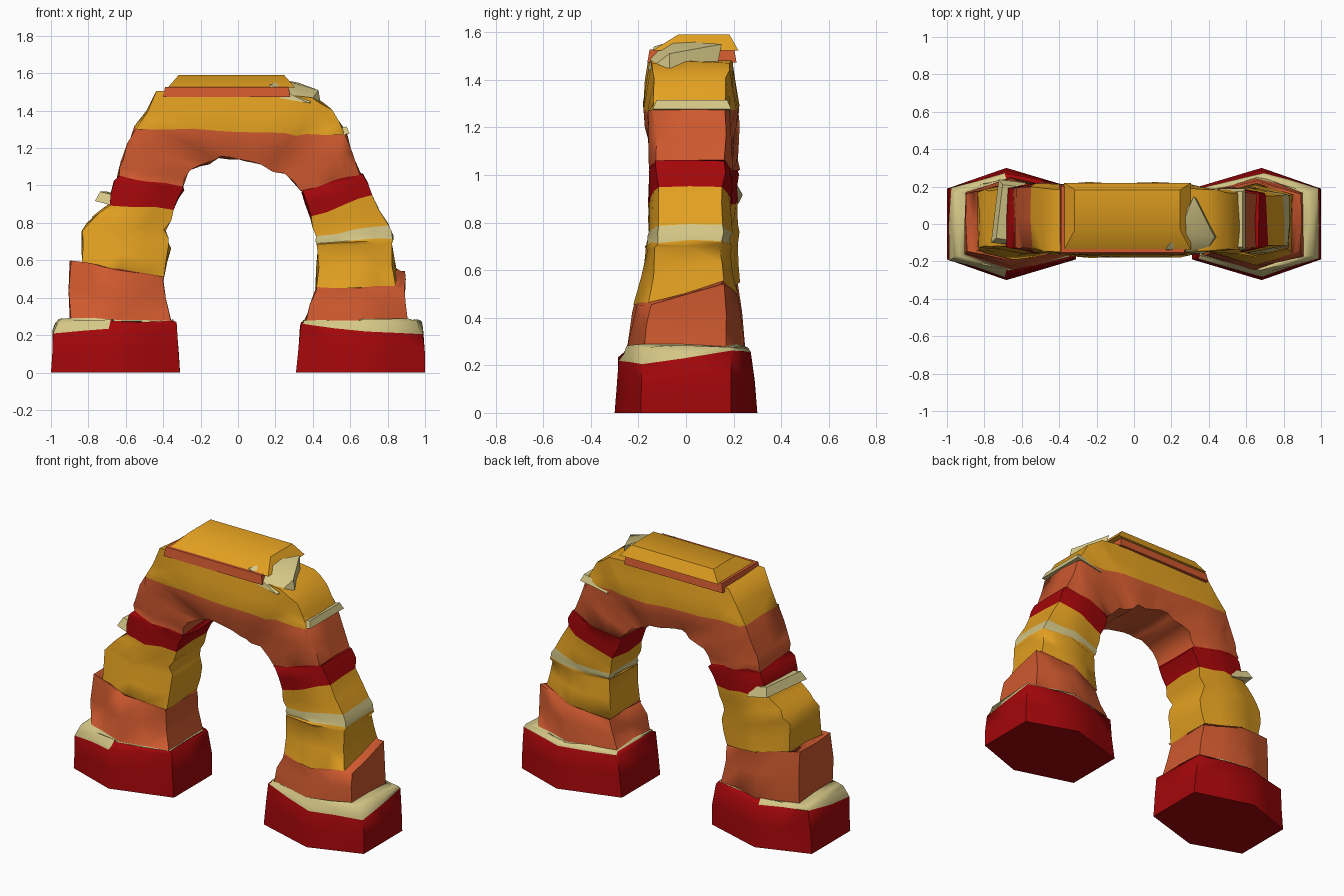
import bpy, bmesh, random
from mathutils import Vector, Matrix

if "Cube" in bpy.data.objects:
    bpy.data.objects.remove(bpy.data.objects["Cube"])

random.seed(4)

def material(name, rgb):
    m = bpy.data.materials.new(name)
    m.diffuse_color = (*rgb, 1)
    m.use_nodes = True
    m.node_tree.nodes["Principled BSDF"].inputs["Base Color"].default_value = m.diffuse_color
    return m

KEYS = "ROYC"
MATS = [material("dark red rock", (0.37, 0.002, 0.003)),
        material("orange rock", (0.62, 0.1, 0.028)),
        material("yellow rock", (0.77, 0.355, 0.015)),
        material("cream rock", (0.66, 0.57, 0.24))]

def finish(bm, name, angle=1.1):
    bmesh.ops.recalc_face_normals(bm, faces=bm.faces[:])
    me = bpy.data.meshes.new(name)
    bm.to_mesh(me)
    bm.free()
    for m in MATS:
        me.materials.append(m)
    ob = bpy.data.objects.new(name, me)
    bpy.context.collection.objects.link(ob)
    bpy.ops.object.select_all(action='DESELECT')
    ob.select_set(True)
    bpy.context.view_layer.objects.active = ob
    bpy.ops.object.shade_smooth_by_angle(angle=angle)

def section(side, xo, zo, xi, zi, rise=0):
    """Hexagon across the arch; it gets thinner and squarer with height.
    The outer back corner can be raised."""
    z = (zo + zi) / 2
    wide = 0.3 - (0.09 if z < 0.24 else 0.19) * z
    crown = xo < 0.45
    front = -max(0.155, wide) - (0.025 if crown else 0)
    back = max(0.22 if crown or side < 0 else 0.19, wide)
    c, h = (front + back) / 2, (back - front) / 2 * min(0.85, 0.63 + 0.2 * z)
    # on the crown the ridge follows the colour boundary
    border = 1.285 - 0.03 * side * xo
    t = max(0.04, (zo - border) / (zo - zi)) if zo > border else 0.46
    xm, zm = xo + (xi - xo) * t, zo + (zi - zo) * t
    return [(side * x, y, zz) for x, y, zz in (
        (xo, c - h, zo), (xm, front, zm), (xi, c - h, zi),
        (xi, c + h, zi), (xm, back, zm + rise / 2), (xo, c + h, zo + rise))]

def half_arch(name, side, rings):
    """Each ring: outer x,z, inner x,z, colour of the band above it (outer
    front, inner front, inner end, inner back, outer back, outer end), rise."""
    bm = bmesh.new()
    loops = [[bm.verts.new(p) for p in section(side, *r[:4], *r[5:])] for r in rings]
    for a, b, r in zip(loops, loops[1:], rings):
        code = r[4] * 6 if len(r[4]) == 1 else r[4]
        for i in range(6):
            j = (i + 1) % 6
            f = bm.faces.new((a[i], a[j], b[j], b[i]))
            f.material_index = KEYS.index(code[i])
    bm.faces.new(loops[0])
    old = set(bm.verts)
    bmesh.ops.subdivide_edges(bm, edges=bm.edges[:], cuts=1, use_grid_fill=True)
    for v in bm.verts:                      # weathering
        if v not in old and v.co.z > 0.01 and abs(v.co.x) > 0.01:
            v.co += Vector([random.uniform(-0.008, 0.008) for _ in range(3)])
    finish(bm, name)

def stone(name, key, centre, size, top=(0.85, 0.85), turn=0, tilt=0, shift=0):
    """Block narrowing upwards, turned about z and tilted about y."""
    bm = bmesh.new()
    bmesh.ops.create_cube(bm, size=1)
    for v in bm.verts:
        up = v.co.z > 0
        if up:
            v.co.x *= top[0]
            v.co.y *= top[1]
        v.co = Vector(a * b for a, b in zip(v.co, size))
        v.co.y += shift * up
    bm.transform(Matrix.Translation(centre) @ Matrix.Rotation(turn, 4, 'Z')
                 @ Matrix.Rotation(tilt, 4, 'Y'))
    for f in bm.faces:
        f.material_index = KEYS.index(key)
    finish(bm, name, 0.6)

CR = "YOOOYY"
foot = [(1, 0, 0.31, 0, "R")]
left_foot = [(0.985, 0.21, 0.335, 0.265, "CRRRCC", 0.05)]
right_foot = [(0.985, 0.2, 0.335, 0.255, "CCRCCC", 0.06)]
ledge = [(0.965, 0.28, 0.35, 0.275, "C"), (0.9, 0.285, 0.36, 0.28, "O")]
left_leg = [(0.9, 0.6, 0.4, 0.5, "O"), (0.83, 0.58, 0.4, 0.51, "Y"),
            (0.83, 0.76, 0.365, 0.67, "Y"), (0.775, 0.83, 0.39, 0.76, "Y"),
            (0.69, 0.9, 0.34, 0.875, "R"), (0.66, 1.03, 0.29, 0.98, "R"),
            (0.64, 1.05, 0.3, 1, "O"), (0.62, 1.13, 0.26, 1.08, "O")]
right_leg = [(0.89, 0.45, 0.42, 0.44, "O", 0.1), (0.84, 0.46, 0.42, 0.45, "Y", 0.09),
             (0.82, 0.69, 0.43, 0.68, "Y"), (0.83, 0.72, 0.42, 0.695, "C"),
             (0.8, 0.79, 0.42, 0.725, "Y"), (0.71, 0.95, 0.39, 0.83, "R"),
             (0.67, 1.06, 0.34, 0.965, "R"), (0.65, 1.06, 0.34, 0.975, "O")]
left_crown = [(0.55, 1.31, 0.15, 1.12, CR), (0.43, 1.5, 0.1, 1.15, CR)]
right_crown = [(0.575, 1.28, 0.25, 1.06, CR), (0.5, 1.41, 0.19, 1.08, CR),
               (0.4, 1.47, 0.12, 1.12, CR)]
middle = [(0, 1.51, 0, 1.14, CR)]

half_arch("left_half_arch", -1, foot + left_foot + ledge + left_leg + left_crown + middle)
half_arch("right_half_arch", 1, foot + right_foot + ledge + right_leg + right_crown + middle)

# layered cap on the crown
stone("cap_lower_layer", "O", (-0.06, 0.025, 1.5), (0.68, 0.375, 0.055), (0.97, 0.95))
stone("cap_upper_layer", "Y", (-0.035, 0.04, 1.557), (0.68, 0.36, 0.066), (0.83, 0.6), shift=0.035)

# wedge of cream stone beside the cap
bm = bmesh.new()
for p in [(0.17, -0.15, 1.475), (0.17, -0.135, 1.54), (0.24, -0.05, 1.565),
          (0.32, 0.15, 1.55), (0.43, -0.07, 1.51), (0.44, -0.07, 1.45),
          (0.38, -0.16, 1.44), (0.34, 0.13, 1.45)]:
    bm.verts.new(p)
bmesh.ops.convex_hull(bm, input=bm.verts[:])
for f in bm.faces:
    f.material_index = KEYS.index("C")
finish(bm, "cap_stone", 0.6)

# loose cream stones on the shoulders
stone("right_shoulder_stone", "C", (0.5, 0.025, 1.28), (0.19, 0.33, 0.04), (0.9, 0.9), 0, -0.18)
stone("left_ledge_stone", "C", (-0.665, 0.06, 0.925), (0.15, 0.34, 0.055), (0.85, 0.85), -0.12, 0.25)
